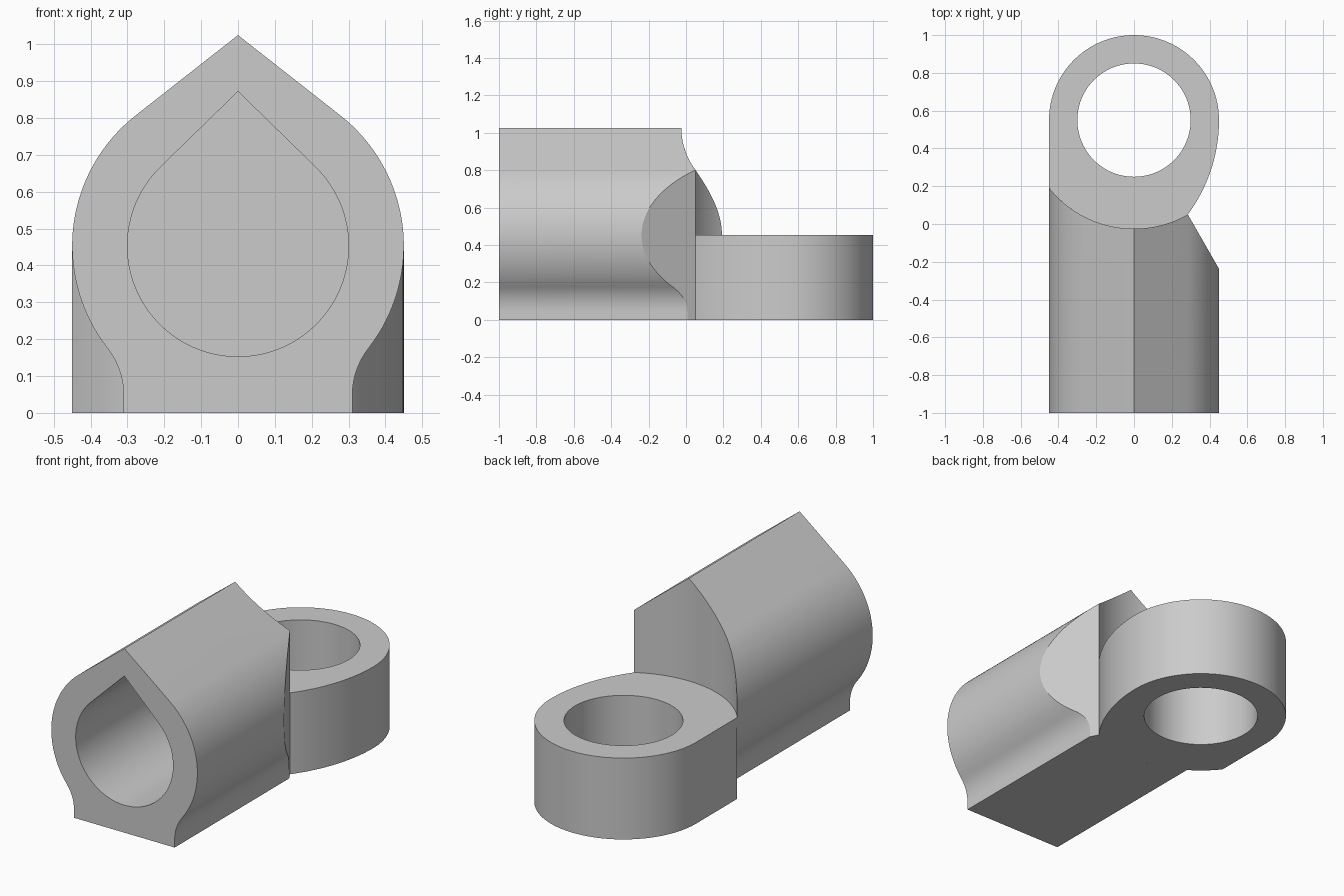
import bpy, bmesh
from math import sin, cos, acos, asin, atan2, radians, pi, hypot
from mathutils import Vector

cube = bpy.data.objects.get("Cube")
if cube:
    bpy.data.objects.remove(cube, do_unlink=True)

grey = bpy.data.materials.new("plain_grey")
grey.use_nodes = True
grey.diffuse_color = (0.6, 0.6, 0.6, 1)
grey.node_tree.nodes["Principled BSDF"].inputs["Base Color"].default_value = (0.6, 0.6, 0.6, 1)


def arc(cx, cy, r, a, b, n=32):
    return [(cx + r * cos(a + (b - a) * i / n), cy + r * sin(a + (b - a) * i / n))
            for i in range(n + 1)]


def prism(name, points, start, end, along_y=False):
    """Extrude a 2D outline along z, or along y for an x-z outline."""
    bm = bmesh.new()
    place = (lambda p: (p[0], start, p[1])) if along_y else (lambda p: (p[0], p[1], start))
    face = bm.faces.new([bm.verts.new(place(p)) for p in points])
    made = bmesh.ops.extrude_face_region(bm, geom=[face])["geom"]
    shift = Vector((0, end - start, 0) if along_y else (0, 0, end - start))
    bmesh.ops.translate(bm, vec=shift, verts=[g for g in made if isinstance(g, bmesh.types.BMVert)])
    bmesh.ops.recalc_face_normals(bm, faces=bm.faces)
    mesh = bpy.data.meshes.new(name)
    bm.to_mesh(mesh)
    bm.free()
    obj = bpy.data.objects.new(name, mesh)
    bpy.context.collection.objects.link(obj)
    mesh.materials.append(grey)
    return obj


def cut(obj, tool, operation):
    mod = obj.modifiers.new(operation.lower(), "BOOLEAN")
    mod.operation, mod.object, mod.solver = operation, tool, "EXACT"
    bpy.ops.object.select_all(action="DESELECT")
    bpy.context.view_layer.objects.active = obj
    obj.select_set(True)
    bpy.ops.object.modifier_apply(modifier=mod.name)
    bpy.data.objects.remove(tool, do_unlink=True)


def smooth(obj):
    bpy.ops.object.select_all(action="DESELECT")
    bpy.context.view_layer.objects.active = obj
    obj.select_set(True)
    bpy.ops.object.shade_smooth_by_angle(angle=radians(25))


def mirrored(half):
    """Close a right-hand half outline that starts at the apex."""
    return half + [(-x, z) for x, z in reversed(half) if abs(x) > 1e-5]


AXIS, OUTER, BORE = 0.453, 0.45, 0.30
HUB_Y, CLEAR, CORNER = 0.55, 0.575, 0.285

# Sleeve: pointed round tube on a flared foot
apex, foot, flare = 1.025, 0.31, 0.214
tangent = pi / 2 - acos(OUTER / (apex - AXIS))
contact = acos((foot + flare) / (OUTER + flare))
flare_z = AXIS - (OUTER + flare) * sin(contact)
half = [(0, apex)] + arc(0, AXIS, OUTER, tangent, -contact)
half += arc(foot + flare, flare_z, flare, pi - contact, pi, 12)[1:] + [(foot, 0)]
sleeve = prism("sleeve", mirrored(half), -1, 0.4, True)

# Sleeve rear: hollowed around the ring, with one slanted corner
start = -pi / 2 - asin(0.5 / CLEAR)
corner_angle = -pi / 2 + asin(CORNER / CLEAR)
rear = arc(0, HUB_Y, CLEAR, start, corner_angle, 64)
plan = [(-0.6, -1.2), (-0.6, rear[0][1])] + rear + [(0.732, -0.73), (0.732, -1.2)]
cut(sleeve, prism("rear_cutter", plan, -0.1, 1.2), "INTERSECT")

# Blind teardrop bore
bore_apex = 0.872
tangent = pi / 2 - acos(BORE / (bore_apex - AXIS))
half = [(0, bore_apex)] + arc(0, AXIS, BORE, tangent, -pi / 2, 48)
cut(sleeve, prism("bore_cutter", mirrored(half), -1.1, -0.17, True), "DIFFERENCE")
smooth(sleeve)

# Ring: round eye blended into the sleeve end
corner_y = HUB_Y + CLEAR * sin(corner_angle)
drop, inset = HUB_Y - corner_y, OUTER - CORNER
blend = (drop ** 2 + inset ** 2) / (2 * inset)
side = -pi / 2 - asin(OUTER / CLEAR)
outline = arc(0, HUB_Y, OUTER, 0, pi, 64)
outline += arc(0, HUB_Y, CLEAR, side, corner_angle, 48)
outline += arc(OUTER - blend, HUB_Y, blend, -asin(drop / blend), 0, 24)[1:-1]
ring = prism("ring", outline, 0, 0.453)
cut(ring, prism("eye_cutter", arc(0, HUB_Y, BORE, 0, 2 * pi, 96)[:-1], -0.1, 0.6), "DIFFERENCE")
smooth(ring)
